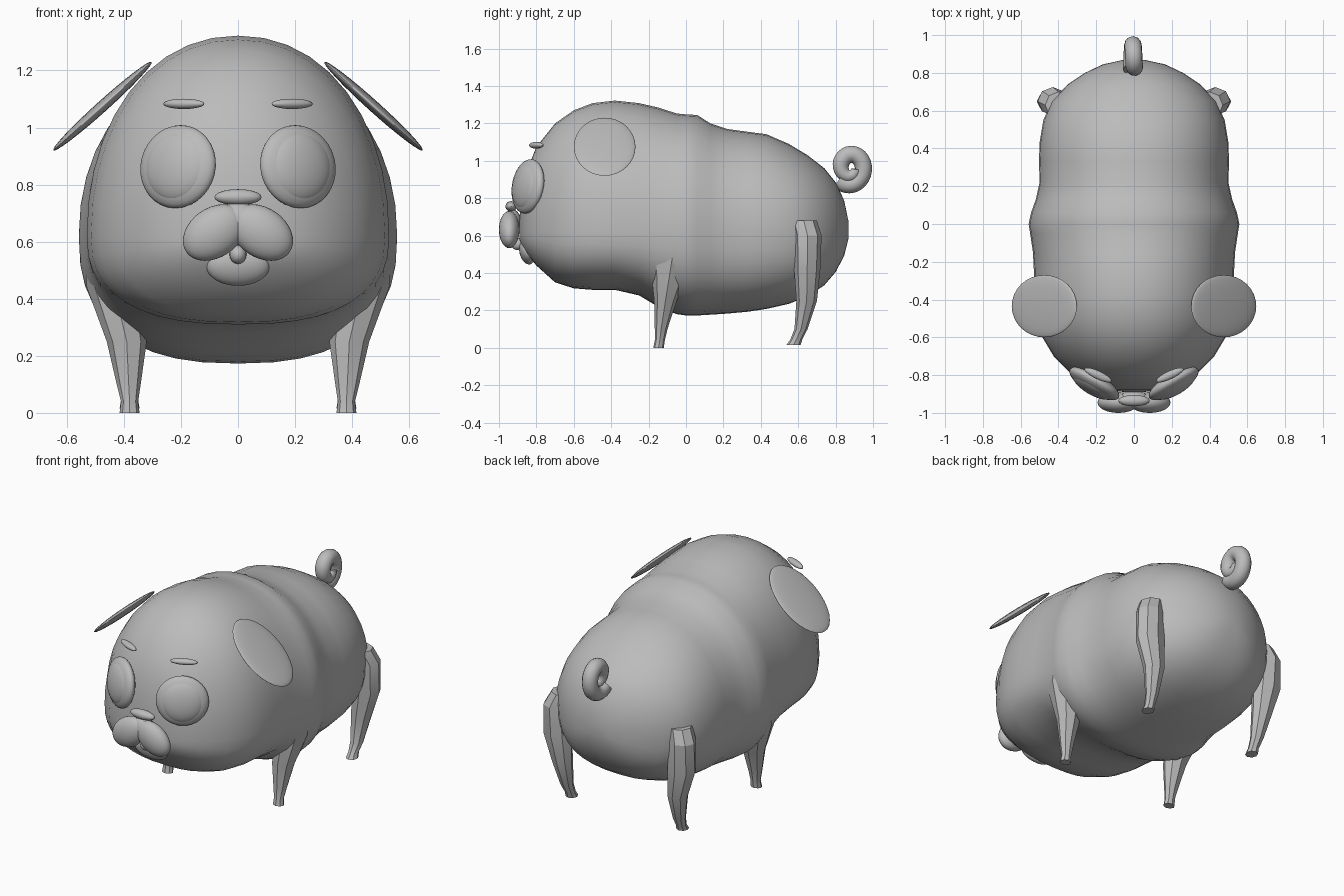
import bpy, bmesh, math
from mathutils import Matrix, Vector

if "Cube" in bpy.data.objects:
    bpy.data.objects.remove(bpy.data.objects["Cube"])

grey = bpy.data.materials.new("plain grey")
grey.diffuse_color = (0.5, 0.5, 0.5, 1)
grey.use_nodes = True
grey.node_tree.nodes["Principled BSDF"].inputs["Base Color"].default_value = grey.diffuse_color


def finish(obj, angle=40):
    obj.data.materials.clear()
    obj.data.materials.append(grey)
    bpy.ops.object.select_all(action='DESELECT')
    obj.select_set(True)
    bpy.context.view_layer.objects.active = obj
    bpy.ops.object.shade_smooth_by_angle(angle=math.radians(angle))


def make(name, bm, angle=40):
    bmesh.ops.recalc_face_normals(bm, faces=bm.faces)
    mesh = bpy.data.meshes.new(name)
    bm.to_mesh(mesh)
    bm.free()
    obj = bpy.data.objects.new(name, mesh)
    bpy.context.collection.objects.link(obj)
    finish(obj, angle)
    return obj


def ellipsoid(name, centre, radii, rot=(0, 0, 0), seg=32, rings=16):
    """Ellipsoid with its poles along local y; rot is in degrees."""
    bm = bmesh.new()
    bmesh.ops.create_uvsphere(bm, u_segments=seg, v_segments=rings, radius=1)
    bm.transform(Matrix.Rotation(math.pi / 2, 4, 'X'))
    m = Matrix.Diagonal((*radii, 1))
    for a, axis in zip(rot, 'XYZ'):
        m = Matrix.Rotation(math.radians(a), 4, axis) @ m
    bm.transform(Matrix.Translation(centre) @ m)
    return make(name, bm)


def loft(name, rings, angle):
    bm = bmesh.new()
    loops = [[bm.verts.new(p) for p in r] for r in rings]
    n = len(loops[0])
    for a, b in zip(loops, loops[1:]):
        for i in range(n):
            j = (i + 1) % n
            bm.faces.new((a[i], a[j], b[j], b[i]))
    bm.faces.new(loops[0])
    bm.faces.new(loops[-1])
    return make(name, bm, angle)


# body and head in one skin: y, top z, bottom z, half width
stations = [
    (-.89, .70, .58, .05), (-.875, .84, .545, .16), (-.85, .95, .50, .235),
    (-.80, 1.075, .44, .325), (-.70, 1.20, .35, .425), (-.60, 1.27, .318, .485),
    (-.50, 1.308, .31, .515), (-.38, 1.322, .31, .53), (-.25, 1.308, .28, .53),
    (-.15, 1.285, .22, .535), (-.05, 1.253, .18, .55), (.0, 1.248, .173, .558),
    (.06, 1.245, .173, .545), (.13, 1.20, .177, .52), (.22, 1.17, .183, .50),
    (.33, 1.155, .193, .503), (.43, 1.142, .208, .50), (.55, 1.09, .235, .48),
    (.65, 1.03, .275, .435), (.74, .96, .335, .35), (.80, .885, .405, .26),
    (.845, .79, .49, .165), (.868, .68, .58, .06)]


def section(y, top, bottom, width, n=40):
    pts = []
    for k in range(n):
        a = 2 * math.pi * k / n
        c, s = math.cos(a), math.sin(a)
        p = 0.95 if s > 0 else 0.8
        x = math.copysign(abs(c) ** p, c) * width
        h = (top - .62) if s > 0 else (.62 - bottom)
        pts.append((x, y, .62 + math.copysign(abs(s) ** p, s) * h))
    return pts


loft("body", [section(*s) for s in stations], 60)

# tapering faceted legs: x, y, z, radius x, radius y
front = [(.45, -.05, .62, .09, .11), (.435, -.08, .44, .095, .11),
         (.39, -.11, .25, .07, .06), (.383, -.133, .10, .042, .034),
         (.38, -.14, .04, .03, .027), (.38, -.147, 0, .035, .028)]
rear = [(.40, .63, .68, .07, .07), (.43, .65, .60, .08, .075),
        (.425, .648, .42, .09, .07), (.395, .645, .25, .062, .055),
        (.385, .615, .10, .04, .035), (.38, .59, .045, .03, .032),
        (.38, .575, .015, .035, .038)]


def leg(name, side, spec):
    rings = [[(side * x + rx * math.cos(k * math.pi / 4), y + ry * math.sin(k * math.pi / 4), z)
              for k in range(8)] for x, y, z, rx, ry in spec]
    loft(name, rings, 25)


for side, label in ((-1, "right"), (1, "left")):
    leg(f"{label}_front_leg", side, front)
    leg(f"{label}_rear_leg", side, rear)
    # floppy disc ears
    ellipsoid(f"{label}_ear", (side * .475, -.435, 1.075), (.232, .165, .02), (0, side * 42, 0))
    # bulging eyes with a lens on top
    turn = (-8, 0, side * 30)
    ellipsoid(f"{label}_eye_rim", (side * .21, -.845, .863), (.15, .05, .147), turn)
    ellipsoid(f"{label}_eye_lens", (side * .215, -.853, .863), (.126, .05, .127), turn)
    # brows
    ellipsoid(f"{label}_brow", (side * .19, -.80, 1.083), (.08, .022, .018), (0, 0, side * 25), 20, 10)
    # drooping muzzle lobes
    ellipsoid(f"{label}_muzzle_lobe", (side * .083, -.945, .632), (.12, .055, .087), (0, side * 35, 0))

# nose, chin and tongue
ellipsoid("nose", (0, -.935, .756), (.083, .03, .028), (0, 0, 0), 20, 10)
ellipsoid("muzzle_bridge", (0, -.93, .67), (.08, .05, .07))
ellipsoid("chin", (0, -.85, .512), (.11, .04, .068), (15, 0, 0))
ellipsoid("tongue", (0, -.90, .555), (.03, .035, .033), (0, 0, 0), 16, 8)

# curled tail: a spiral swept with a round section
curve = bpy.data.curves.new("tail", 'CURVE')
curve.dimensions = '3D'
curve.bevel_depth = .046
curve.bevel_resolution = 4
curve.use_fill_caps = True
spline = curve.splines.new('POLY')
N = 36
spline.points.add(N - 1)
for i, pt in enumerate(spline.points):
    t = i / (N - 1)
    a = math.radians(-135 + 480 * t)
    r = .086 - .055 * t
    pt.co = (.012 * (2 * t - 1), .878 + r * math.cos(a), .965 + 1.15 * r * math.sin(a), 1)
    pt.radius = 1 - .45 * max(0, t - .6) / .4
tail = bpy.data.objects.new("tail", curve)
bpy.context.collection.objects.link(tail)
bpy.ops.object.select_all(action='DESELECT')
tail.select_set(True)
bpy.context.view_layer.objects.active = tail
bpy.ops.object.convert(target='MESH')
finish(bpy.context.view_layer.objects.active, 60)
